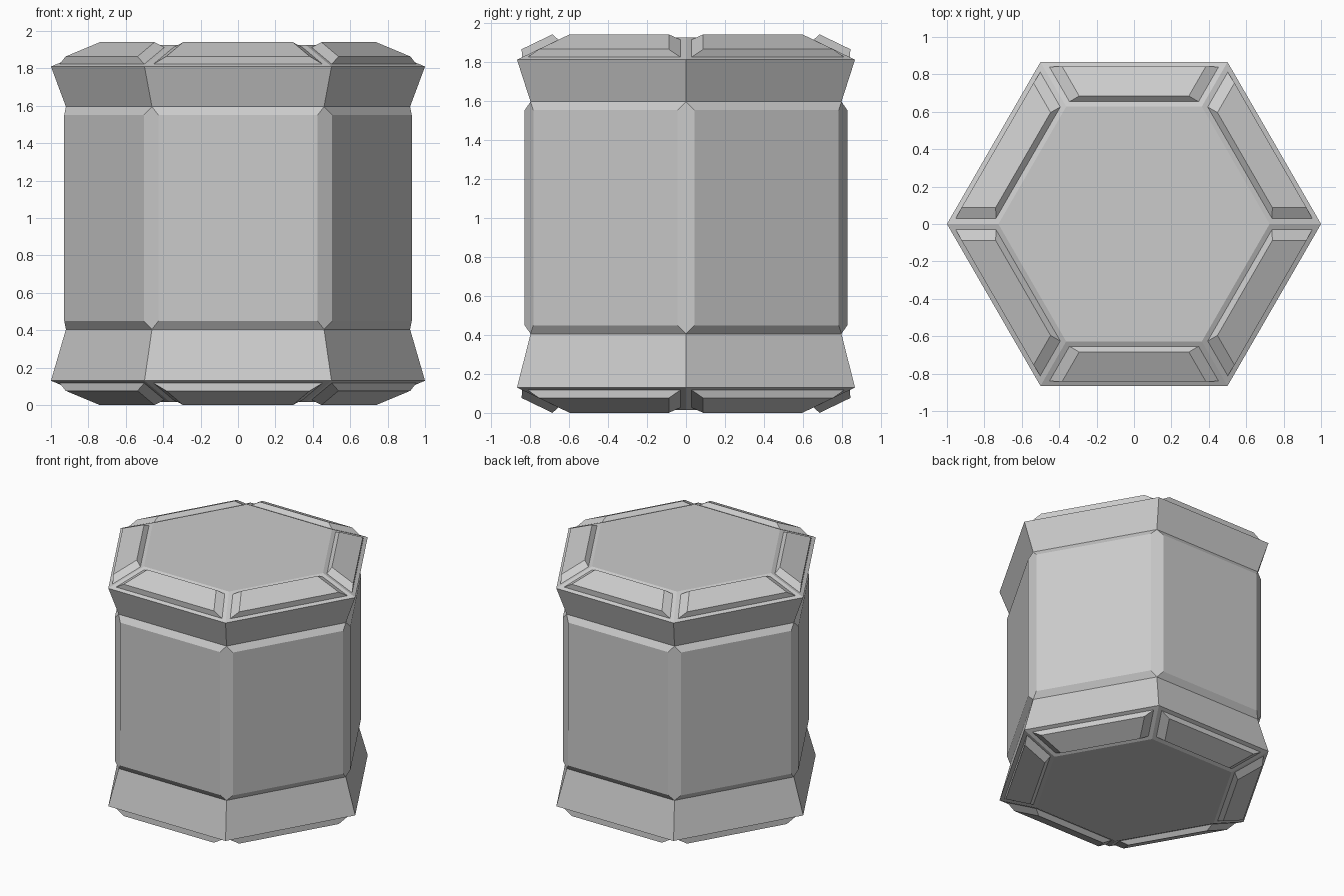
import bpy, bmesh
from math import cos, sin, pi

if "Cube" in bpy.data.objects:
    bpy.data.objects.remove(bpy.data.objects["Cube"])

# Hexagonal profile rings from bottom to top: (corner radius, height)
PROFILE = [(0.725, 0.015), (1.0, 0.13), (0.92, 0.405),
           (0.92, 1.595), (1.0, 1.81), (0.725, 1.925)]

bm = bmesh.new()
rings = [[bm.verts.new((r * cos(i * pi / 3), r * sin(i * pi / 3), z)) for i in range(6)]
         for r, z in PROFILE]


def raise_panels(faces, depth, scale):
    """Extrude each face along its own normal and shrink it about its centre."""
    for face in bmesh.ops.extrude_discrete_faces(bm, faces=faces)["faces"]:
        face.normal_update()
        centre, offset = face.calc_center_median(), face.normal * depth
        for v in face.verts:
            v.co = centre + (v.co - centre) * scale + offset


# Hexagonal shell, one band of six faces between each pair of rings
bands = []
for a, b in zip(rings, rings[1:]):
    bands.append([bm.faces.new((a[i], a[(i + 1) % 6], b[(i + 1) % 6], b[i]))
                  for i in range(6)])
bm.faces.new(rings[0][::-1])
bm.faces.new(rings[-1])
bm.normal_update()

# Raised side panels, joined by flat corner chamfers
raise_panels(bands[2], 0.03, 0.926)
hips = [bm.edges.get((rings[2][i], rings[3][i])) for i in range(6)]
bmesh.ops.dissolve_edges(bm, edges=hips, use_verts=False)

# Raised tiles on the sloped borders of the lid and base
tiles = bands[0] + bands[4]
bmesh.ops.inset_individual(bm, faces=tiles, thickness=0.029, use_even_offset=True)
raise_panels(tiles, 0.038, 0.85)

bm.normal_update()
mesh = bpy.data.meshes.new("hexagonal_barrel")
bm.to_mesh(mesh)
bm.free()
barrel = bpy.data.objects.new("hexagonal_barrel", mesh)
bpy.context.collection.objects.link(barrel)
